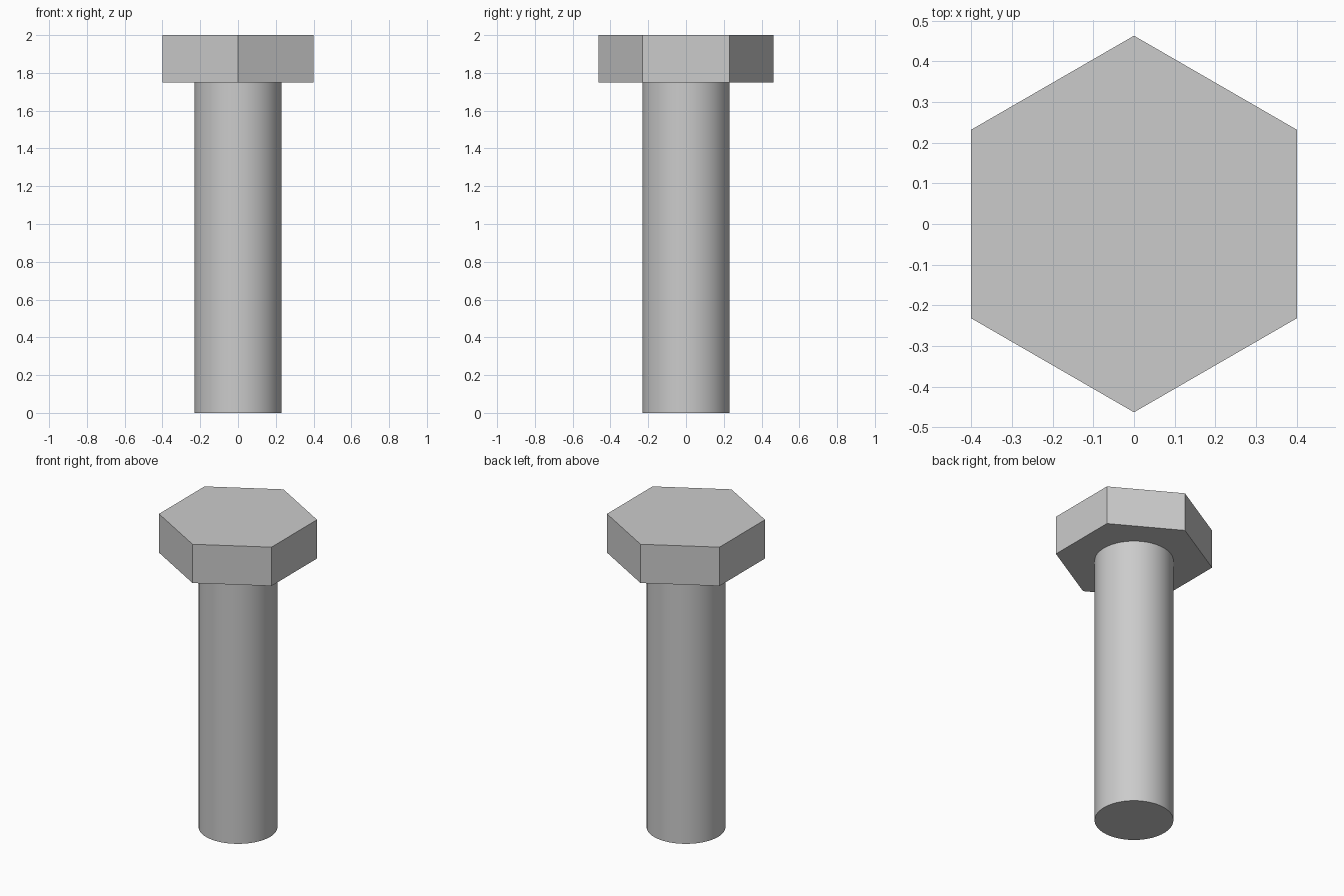
import bpy
import math

HEAD_RADIUS = 0.463
SHANK_RADIUS = 0.23
HEAD_BOTTOM = 1.75
TOP = 2.0

cube = bpy.data.objects.get("Cube")
if cube:
    bpy.data.objects.remove(cube, do_unlink=True)

# Plain grey steel
steel = bpy.data.materials.new("grey_steel")
steel.use_nodes = True
colour = (0.6, 0.6, 0.6, 1.0)
steel.diffuse_color = colour
steel.node_tree.nodes["Principled BSDF"].inputs["Base Color"].default_value = colour


def prism(name, sides, radius, bottom, top):
    """Upright prism between two heights, with a corner facing +y."""
    bpy.ops.mesh.primitive_cylinder_add(
        vertices=sides, radius=radius, depth=top - bottom,
        location=(0, 0, (bottom + top) / 2))
    part = bpy.context.object
    part.name = part.data.name = name
    part.data.materials.append(steel)
    return part


# Hexagonal head with sharp flat faces
prism("hex_head", 6, HEAD_RADIUS, HEAD_BOTTOM, TOP)

# Smooth round shank, meeting the underside of the head
prism("shank", 64, SHANK_RADIUS, 0, HEAD_BOTTOM)
bpy.ops.object.shade_smooth_by_angle(angle=math.radians(30))
